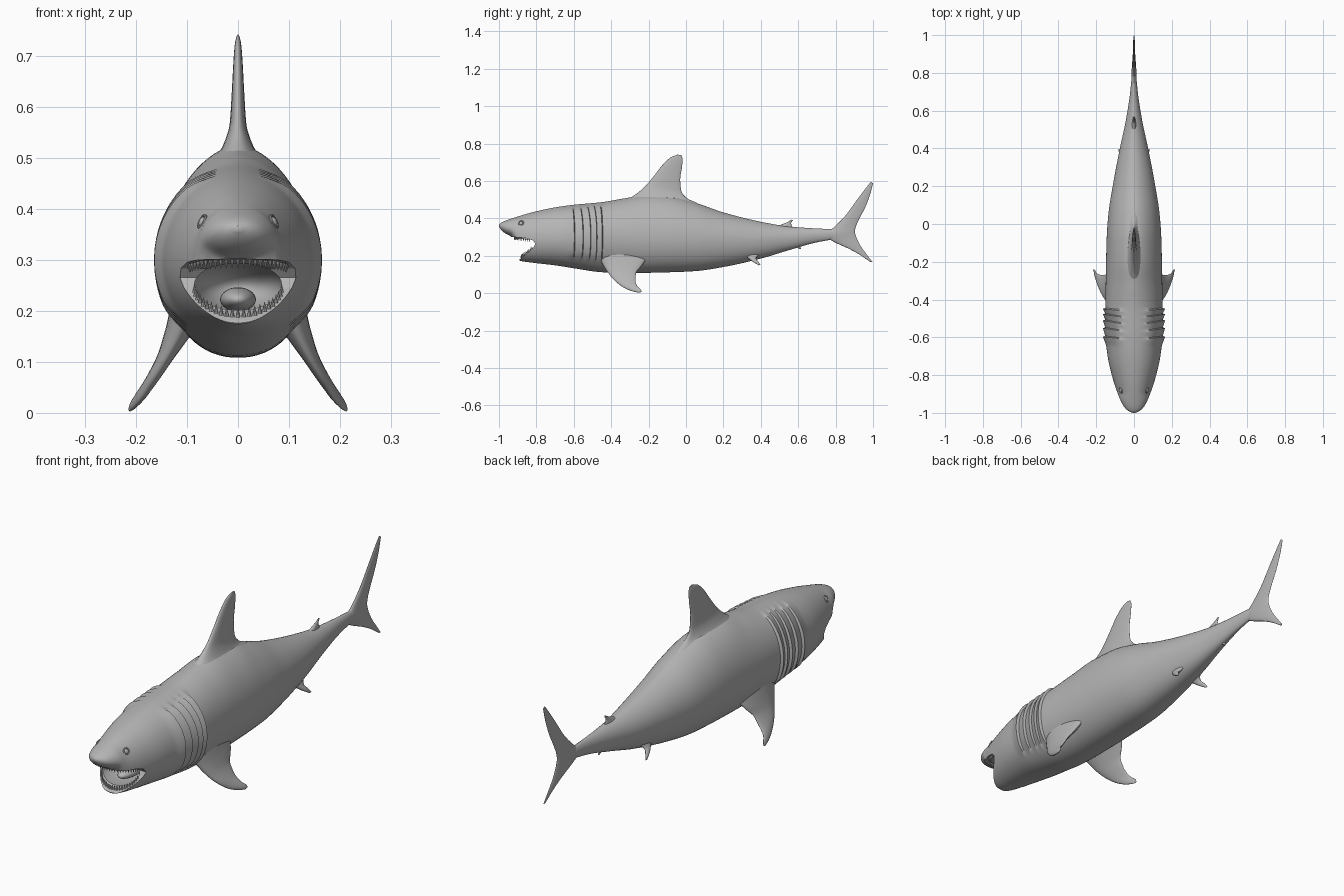
import bpy, bmesh, math
from mathutils import Vector, Matrix

if "Cube" in bpy.data.objects:
    bpy.data.objects.remove(bpy.data.objects["Cube"])

skin = bpy.data.materials.new("grey skin")
skin.diffuse_color = (0.46, 0.46, 0.46, 1)
skin.use_nodes = True
skin.node_tree.nodes["Principled BSDF"].inputs["Base Color"].default_value = skin.diffuse_color


def finish(bm, name, angle=40):
    bmesh.ops.recalc_face_normals(bm, faces=bm.faces)
    me = bpy.data.meshes.new(name)
    bm.to_mesh(me)
    bm.free()
    ob = bpy.data.objects.new(name, me)
    bpy.context.collection.objects.link(ob)
    me.materials.append(skin)
    smooth(me, angle)
    return ob


def smooth(me, angle):
    for p in me.polygons:
        p.use_smooth = True
    me.set_sharp_from_angle(angle=math.radians(angle))


def interp(xs, vs, x):
    """Monotone cubic interpolation."""
    n = len(xs)
    d = [(vs[i + 1] - vs[i]) / (xs[i + 1] - xs[i]) for i in range(n - 1)]
    def tan(i):
        if i == 0 or i == n - 1:
            return d[0] if i == 0 else d[-1]
        a, b = d[i - 1], d[i]
        return 2 * a * b / (a + b) if a * b > 0 else 0
    x = min(max(x, xs[0]), xs[-1])
    k = max(i for i in range(n - 1) if xs[i] <= x)
    h = xs[k + 1] - xs[k]
    t = (x - xs[k]) / h
    return (vs[k] * (2*t**3 - 3*t*t + 1) + tan(k) * h * (t**3 - 2*t*t + t)
            + vs[k + 1] * (3*t*t - 2*t**3) + tan(k + 1) * h * (t**3 - t*t))


def loft(rings):
    bm = bmesh.new()
    rows = [[bm.verts.new(p) for p in r] for r in rings]
    n = len(rows[0])
    for a, b in zip(rows, rows[1:]):
        for i in range(n):
            j = (i + 1) % n
            bm.faces.new((a[i], a[j], b[j], b[i]))
    bm.faces.new(rows[0])
    bm.faces.new(rows[-1])
    return bm


# Body stations: y, top z, bottom z, half width, z of widest line
ST = [(-1.0, .366, .356, .006, .361), (-.99, .376, .340, .030, .358),
      (-.97, .386, .322, .051, .352), (-.93, .400, .298, .073, .340),
      (-.89, .413, .174, .089, .305), (-.82, .433, .163, .112, .295),
      (-.70, .459, .149, .140, .295), (-.60, .473, .133, .152, .300),
      (-.45, .487, .112, .152, .300), (-.33, .507, .108, .150, .300),
      (-.20, .525, .109, .148, .295), (-.08, .517, .112, .145, .295),
      (.05, .484, .118, .136, .290), (.20, .432, .140, .113, .285),
      (.40, .382, .185, .075, .285), (.55, .357, .230, .043, .295),
      (.70, .346, .272, .020, .310), (.86, .340, .300, .006, .320)]
YS = [s[0] for s in ST]


def station(y):
    return [interp(YS, [s[k] for s in ST], y) for k in range(1, 5)]


def ring(y, flap=0.0, n=72):
    top, bot, w, c = station(y)
    p = 1 + .2 * min(max((y + .5) / .2, 0), 1)
    pts = []
    for i in range(n):
        a = 2 * math.pi * (i + .5) / n
        ca, sa = math.cos(a), math.sin(a)
        side = min(max((sa + .75) / .25, 0), 1) * min(max((.96 - sa) / .15, 0), 1)
        x = math.copysign(abs(ca) ** (p if sa > 0 else .92), ca)
        z = c + sa * ((top - c) if sa > 0 else (c - bot))
        bow = .03 * abs(ca) * math.exp(-((y + .54) / .1) ** 2)
        pts.append((x * (w + flap * side), y + bow, z + flap * .5 * side * sa))
    return pts


# Body with overlapping gill flaps
G0, GP = -.65, .037
stations = [(y, 0) for y in (-1, -.998, -.995, -.99, -.98, -.97, -.96, -.95, -.94)]
stations += [(-.93 + .01 * i, 0) for i in range(28)]
for k in range(5):
    stations += [(G0 + k * GP + o, .013 * o / GP) for o in (.002, .014, .026, .0355)]
stations += [(-.46 + .02 * i, 0) for i in range(67)]
body = finish(loft([ring(y, f) for y, f in stations]), "body")

# Mouth cutters: side notch and inner cavity
notch = [(-1.1, .301), (-.93, .301), (-.86, .295), (-.82, .283), (-.805, .265),
         (-.815, .245), (-.85, .213), (-.89, .181), (-.91, .1), (-1.1, .1)]
bm = loft([[(x, y, z) for y, z in notch] for x in (-.3, .3)])
cut1 = finish(bm, "mouth_notch_cutter")
bm = bmesh.new()
bmesh.ops.create_uvsphere(bm, u_segments=40, v_segments=24, radius=1, matrix=
    Matrix.Translation((0, -.78, .246)) @ Matrix.Diagonal((.088, .17, .052, 1)))
cut2 = finish(bm, "mouth_cavity_cutter")
bpy.context.view_layer.objects.active = body
for c in (cut1, cut2):
    c.hide_render = True
    m = body.modifiers.new("mouth", 'BOOLEAN')
    m.operation, m.object, m.solver = 'DIFFERENCE', c, 'EXACT'
    bpy.ops.object.modifier_apply(modifier=m.name)
    bpy.data.objects.remove(c)
smooth(body.data, 40)


# Fins: lofted aerofoil sections (leading point, trailing point, half thickness)
def fin(name, secs, normal=(1, 0, 0), sx=1, steps=5, n=28):
    nv = Vector(normal).normalized()
    idx = list(range(len(secs)))
    flat = [(*s[0], *s[1], s[2]) for s in secs]
    rings = []
    for i in range((len(secs) - 1) * steps + 1):
        v = [interp(idx, [f[k] for f in flat], i / steps) for k in range(7)]
        lead, trail, th = Vector(v[:3]), Vector(v[3:6]), v[6]
        pts = []
        for j in range(n):
            t = 2 * math.pi * j / n
            u = (1 - math.cos(t)) / 2
            p = lead.lerp(trail, u) + nv * th * math.sin(t) * (1.25 - .5 * u)
            pts.append((p.x * sx, p.y, p.z))
        rings.append(pts)
    return finish(loft(rings), name, 60)


def mid(rows):
    """Sections on the centre plane from (lead y, z, trail y, z, thickness)."""
    return [((0, a, b), (0, c, d), t) for a, b, c, d, t in rows]


fin("dorsal_fin", mid([
    (-.36, .45, .12, .44, .06), (-.31, .50, .055, .484, .045),
    (-.26, .535, .005, .508, .028), (-.215, .575, -.026, .55, .016),
    (-.165, .635, -.031, .61, .012), (-.12, .692, -.022, .67, .009),
    (-.08, .727, -.018, .715, .006), (-.045, .741, -.024, .738, .002)]))
fin("tail_fin", mid([
    (.985, .167, .998, .166, .002), (.93, .205, .968, .205, .004),
    (.87, .238, .932, .255, .006), (.79, .275, .91, .30, .009),
    (.74, .31, .903, .328, .012), (.79, .352, .908, .355, .009),
    (.85, .412, .928, .40, .007), (.915, .50, .961, .465, .005),
    (.96, .56, .985, .53, .004), (.988, .595, 1.0, .587, .002)]))
fin("second_dorsal_fin", mid([
    (.45, .345, .59, .34, .014), (.51, .367, .568, .358, .008),
    (.545, .382, .562, .374, .004), (.565, .394, .571, .390, .002)]))
fin("anal_fin", mid([
    (.56, .265, .62, .268, .010), (.585, .25, .61, .252, .006),
    (.608, .235, .616, .237, .002)]))

for side, sx in (("right", 1), ("left", -1)):
    fin(side + "_pectoral_fin", [
        ((.10, -.47, .20), (.10, -.20, .20), .035),
        ((.122, -.44, .145), (.128, -.235, .15), .022),
        ((.145, -.41, .10), (.150, -.268, .105), .014),
        ((.168, -.375, .062), (.172, -.27, .068), .011),
        ((.190, -.325, .026), (.195, -.262, .040), .008),
        ((.205, -.28, .009), (.210, -.24, .018), .005),
        ((.212, -.25, .003), (.214, -.238, .008), .002)], (.83, 0, .55), sx)
    fin(side + "_pelvic_fin", [
        ((.04, .30, .215), (.04, .40, .215), .016),
        ((.060, .335, .185), (.060, .375, .187), .009),
        ((.072, .36, .167), (.073, .388, .168), .006),
        ((.080, .388, .150), (.081, .398, .152), .002)], (.83, 0, .55), sx)

    # Eye ball with a raised lid ring
    ey, ez = -.882, .375
    top, bot, w, c = station(ey)
    ex = w * math.sqrt(1 - ((ez - c) / (top - c)) ** 2)
    out = Vector((.85 * sx, -.3, .42)).normalized()
    mat = Matrix.Translation((ex * sx, ey, ez)) @ out.to_track_quat('Z', 'Y').to_matrix().to_4x4()
    bm = bmesh.new()
    bmesh.ops.create_uvsphere(bm, u_segments=20, v_segments=12, radius=.010,
                              matrix=mat @ Matrix.Diagonal((1, 1, .5, 1)))
    finish(bm, side + "_eye")
    lid = []
    for i in range(25):
        a = 2 * math.pi * i / 24
        lid.append([mat @ Vector(((.013 + .003 * math.cos(b)) * math.cos(a),
                                  (.013 + .003 * math.cos(b)) * math.sin(a),
                                  .003 * math.sin(b)))
                    for b in [math.pi * k / 4 for k in range(8)]])
    finish(loft(lid), side + "_eyelid")


# Teeth: rows of small cones following the jaws
def teeth(name, count, place, up):
    bm = bmesh.new()
    for i in range(count):
        t = math.radians(-82 + 164 * i / (count - 1))
        h = .014 + .006 * math.cos(t)
        m = Matrix.Translation(Vector(place(t)) + Vector((0, 0, up * h * .3)))
        if up < 0:
            m = m @ Matrix.Rotation(math.pi, 4, 'X')
        bmesh.ops.create_cone(bm, cap_ends=True, segments=8, radius1=.0045,
                              radius2=.0004, depth=h, matrix=m)
    finish(bm, name)


teeth("upper_teeth", 25, lambda t: (.096 * math.sin(t), -.825 - .092 * math.cos(t),
                                    .285 + .014 * math.cos(t)), -1)
teeth("lower_teeth", 23, lambda t: (.086 * math.sin(t), -.815 - .066 * math.cos(t),
                                    .246 - .055 * math.cos(t)), 1)

# Tongue
bm = bmesh.new()
bmesh.ops.create_uvsphere(bm, u_segments=28, v_segments=16, radius=1, matrix=
    Matrix.Translation((0, -.74, .222)) @ Matrix.Diagonal((.035, .09, .024, 1)))
finish(bm, "tongue")
